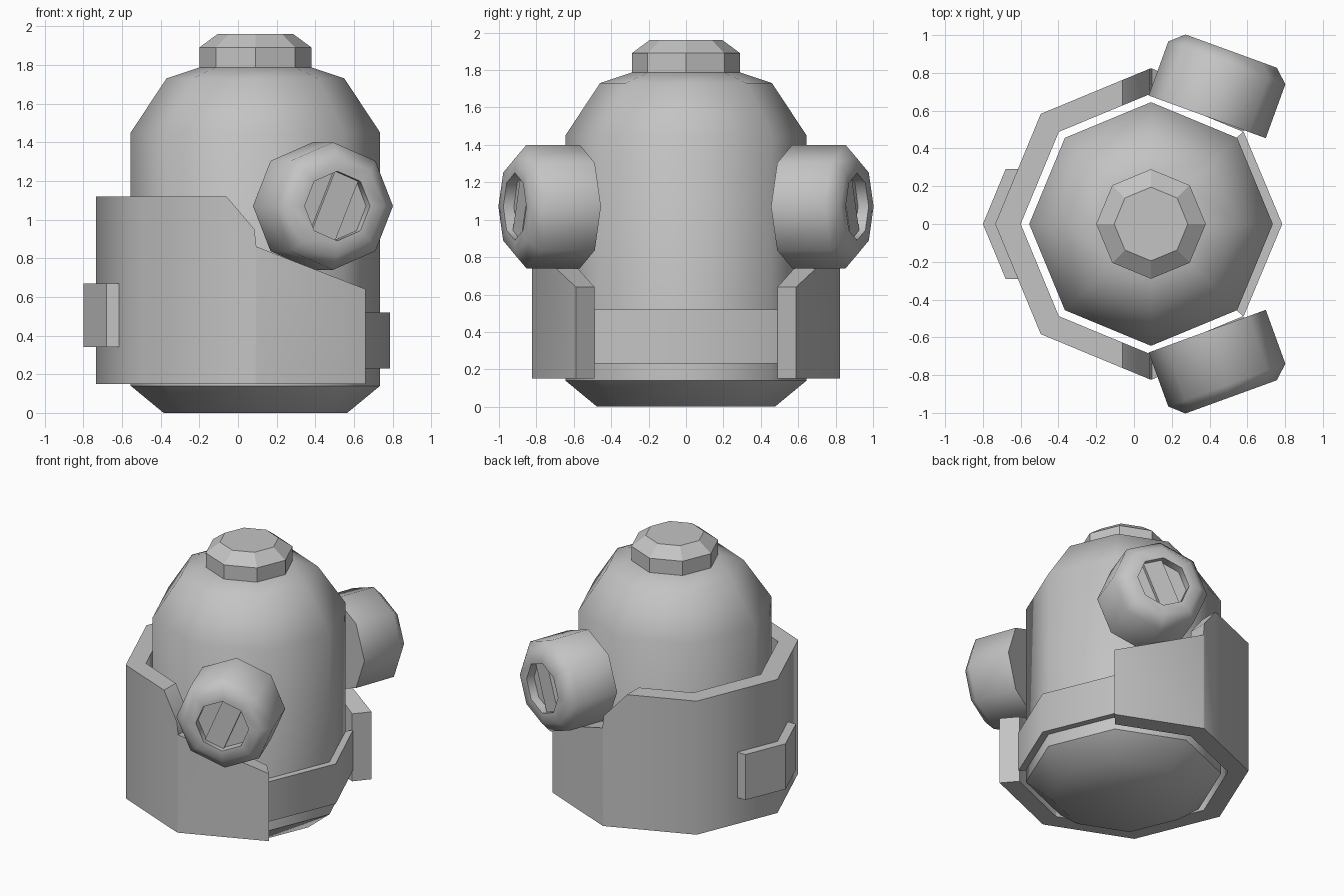
import bpy, bmesh, math
from mathutils import Matrix, Vector

if "Cube" in bpy.data.objects:
    bpy.data.objects.remove(bpy.data.objects["Cube"], do_unlink=True)

GREY = (0.55, 0.55, 0.55, 1)
grey = bpy.data.materials.new("plain grey")
grey.use_nodes = True
grey.diffuse_color = GREY
grey.node_tree.nodes["Principled BSDF"].inputs["Base Color"].default_value = GREY

CX = 0.09                      # x of the body axis
SLOPE = math.tan(math.pi / 8)  # octagon edge slope


def finish(name, bm, matrix=None, angle=None):
    """Turn a bmesh into a named object, smooth below the given angle."""
    if matrix:
        bm.transform(matrix)
    bmesh.ops.recalc_face_normals(bm, faces=bm.faces)
    mesh = bpy.data.meshes.new(name)
    bm.to_mesh(mesh)
    bm.free()
    mesh.materials.append(grey)
    obj = bpy.data.objects.new(name, mesh)
    bpy.context.collection.objects.link(obj)
    if angle:
        bpy.ops.object.select_all(action="DESELECT")
        obj.select_set(True)
        bpy.context.view_layer.objects.active = obj
        bpy.ops.object.shade_smooth_by_angle(angle=math.radians(angle))
    return obj


def loft(rings, closed=False):
    """Bridge successive equal-length loops and cap the ends."""
    bm = bmesh.new()
    loops = [[bm.verts.new(p) for p in ring] for ring in rings]
    n = len(loops[0])
    for a, b in zip(loops, loops[1:]):
        for i in range(n):
            j = (i + 1) % n
            bm.faces.new((a[i], a[j], b[j], b[i]))
    bm.faces.new(loops[0])
    bm.faces.new(loops[-1])
    return bm


def corner(r, step, z=0):
    a = step * math.pi / 4
    return Vector((r * math.cos(a), r * math.sin(a), z))


def octagon_lathe(profile):
    return loft([[corner(r, i, z) for i in range(8)] for r, z in profile])


def wall(stations):
    """Upright wall through (outer xy, inner xy, bottom, top) stations."""
    return loft([[(*o, z0), (*o, z1), (*i, z1), (*i, z0)]
                 for o, i, z0, z1 in stations])


def on_octagon(r, x):
    d = abs(x - CX)
    return (x, max(0, min(r - SLOPE * d, (r - d) / SLOPE)))


def both_sides(half):
    """Mirror stations over y; the first one lies on the middle plane."""
    flip = [((o[0], -o[1]), (i[0], -i[1]), a, b) for o, i, a, b in half[1:]]
    return flip[::-1] + half


# Domed body and top cap
at_axis = Matrix.Translation((CX, 0, 0))
finish("body", octagon_lathe([(0.475, 0), (0.645, 0.14), (0.645, 1.45),
                              (0.46, 1.73), (0.28, 1.79)]), at_axis, 47)
finish("top_cap", octagon_lathe([(0.29, 1.78), (0.29, 1.89),
                                 (0.195, 1.96)]), at_axis)

# Open wrap-around shell with stepped, sloping ends
OUT, IN = 0.825, 0.69
k = math.sqrt(0.5)
shell = [(CX - OUT, CX - IN, 1.12), (CX - OUT * k, CX - IN * k, 1.12),
         (-0.06, -0.06, 1.12), (0.085, 0.085, 0.95),
         (0.095, 0.095, 0.86), (0.66, 0.575, 0.64)]
finish("shell", wall(both_sides([(on_octagon(OUT, a), on_octagon(IN, b), 0.15, t)
                                 for a, b, t in shell])), None, 47)

# Low band closing the shell, and the raised plate on the opposite side
finish("rear_band", wall(both_sides([
    ((0.785, 0), (0.725, 0), 0.23, 0.52),
    ((0.58, 0.49), (0.535, 0.45), 0.23, 0.52)])), None, 47)
finish("shell_plate", wall(both_sides([
    ((-0.80, 0), (-0.72, 0), 0.34, 0.67),
    ((-0.68, 0.29), (-0.60, 0.29), 0.34, 0.67)])))

# Angled side pods, each with a recessed face crossed by a bar
tilt = math.radians(20)
axis = Vector((math.sin(tilt), -math.cos(tilt), 0))
up = Vector((0, 0, 1))
place = Matrix((up.cross(axis), up, axis)).transposed().to_4x4()
place.translation = (0.3875, -0.5675, 1.07)
for side, flip in (("front", 1), ("back", -1)):
    m = Matrix.Diagonal((1, flip, 1, 1)) @ place
    finish(side + "_pod", octagon_lathe([
        (0.33, 0), (0.33, 0.304), (0.257, 0.37), (0.18, 0.37),
        (0.18, 0.31)]), m, 47)
    finish(side + "_pod_bar", loft([[corner(0.18, s, z) for s in (1, 2, 5, 6)]
                                    for z in (0.30, 0.335)]), m)
